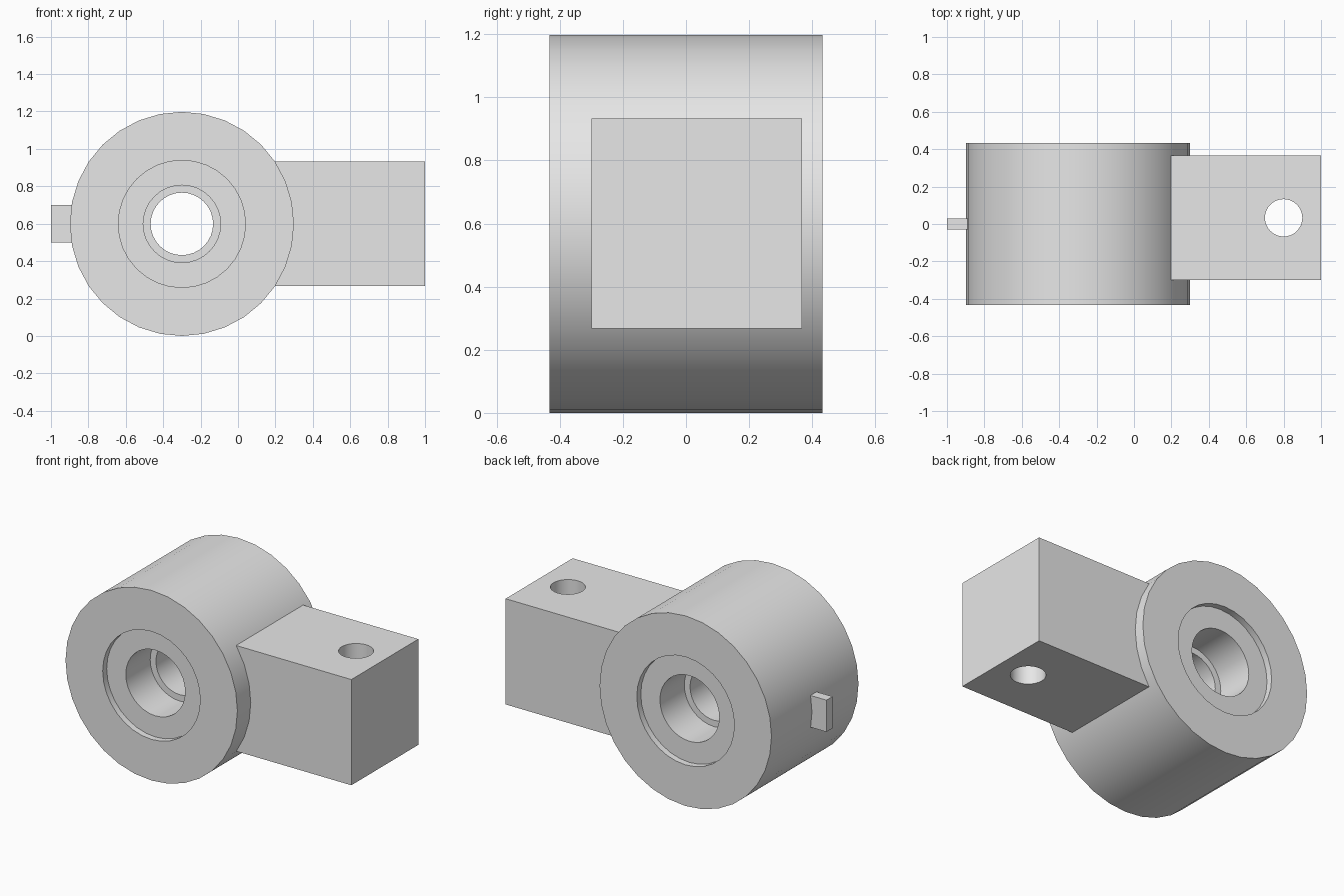
import bpy, bmesh, math
from mathutils import Matrix, Vector

cube = bpy.data.objects.get("Cube")
if cube:
    bpy.data.objects.remove(cube, do_unlink=True)

grey = bpy.data.materials.new("plain_grey")
grey.use_nodes = True
grey.diffuse_color = (0.8, 0.8, 0.8, 1)
grey.node_tree.nodes["Principled BSDF"].inputs["Base Color"].default_value = (0.8, 0.8, 0.8, 1)

CENTRE = Vector((-0.3, 0, 0.599))   # axis of the hub
SIDES = 32


def finish(name, bm):
    """Turn a bmesh into a linked object with the shared material."""
    bmesh.ops.recalc_face_normals(bm, faces=bm.faces)
    mesh = bpy.data.meshes.new(name)
    bm.to_mesh(mesh)
    bm.free()
    mesh.materials.append(grey)
    obj = bpy.data.objects.new(name, mesh)
    bpy.context.collection.objects.link(obj)
    return obj


def block(name, low, high):
    low, high = Vector(low), Vector(high)
    bm = bmesh.new()
    bmesh.ops.create_cube(bm, size=1)
    bmesh.ops.scale(bm, vec=high - low, verts=bm.verts)
    bmesh.ops.translate(bm, vec=(low + high) / 2, verts=bm.verts)
    return finish(name, bm)


def smooth(obj):
    bpy.ops.object.select_all(action='DESELECT')
    obj.select_set(True)
    bpy.context.view_layer.objects.active = obj
    bpy.ops.object.shade_smooth_by_angle(angle=math.radians(30))


# Hub: mirrored half profile (radius, y) lathed about y, with
# shallow end recesses, a stepped bore and a raised inner lip
half = [(0.167, 0.15), (0.207, 0.15), (0.207, 0.393),
        (0.34, 0.393), (0.34, 0.433), (0.599, 0.433)]
profile = half + [(r, -y) for r, y in reversed(half)]
bm = bmesh.new()
ring = [bm.verts.new(CENTRE + Vector((0, y, -r))) for r, y in profile]
edges = [bm.edges.new((ring[i - 1], ring[i])) for i in range(len(ring))]
bmesh.ops.spin(bm, geom=ring + edges, cent=CENTRE, axis=(0, 1, 0),
               angle=math.tau, steps=SIDES, use_duplicate=False)
bmesh.ops.remove_doubles(bm, verts=bm.verts, dist=0.0001)
smooth(finish("hub", bm))

# Square arm with a vertical pin hole near its end
arm = block("arm", (0.1, -0.3, 0.267), (1, 0.367, 0.933))
bm = bmesh.new()
bmesh.ops.create_cone(bm, cap_ends=True, segments=SIDES, radius1=0.1, radius2=0.1,
                      depth=2, matrix=Matrix.Translation((0.8, 0.033, 0.6)))
cutter = finish("pin_hole_cutter", bm)
cutter.hide_render = True
cut = arm.modifiers.new("pin_hole", 'BOOLEAN')
cut.operation = 'DIFFERENCE'
cut.solver = 'EXACT'
cut.object = cutter
bpy.context.view_layer.objects.active = arm
bpy.ops.object.modifier_apply(modifier=cut.name)
bpy.data.objects.remove(cutter, do_unlink=True)
smooth(arm)

# Small locating tab opposite the arm
block("locating_tab", (-1, -0.03, 0.5), (-0.85, 0.03, 0.7))
